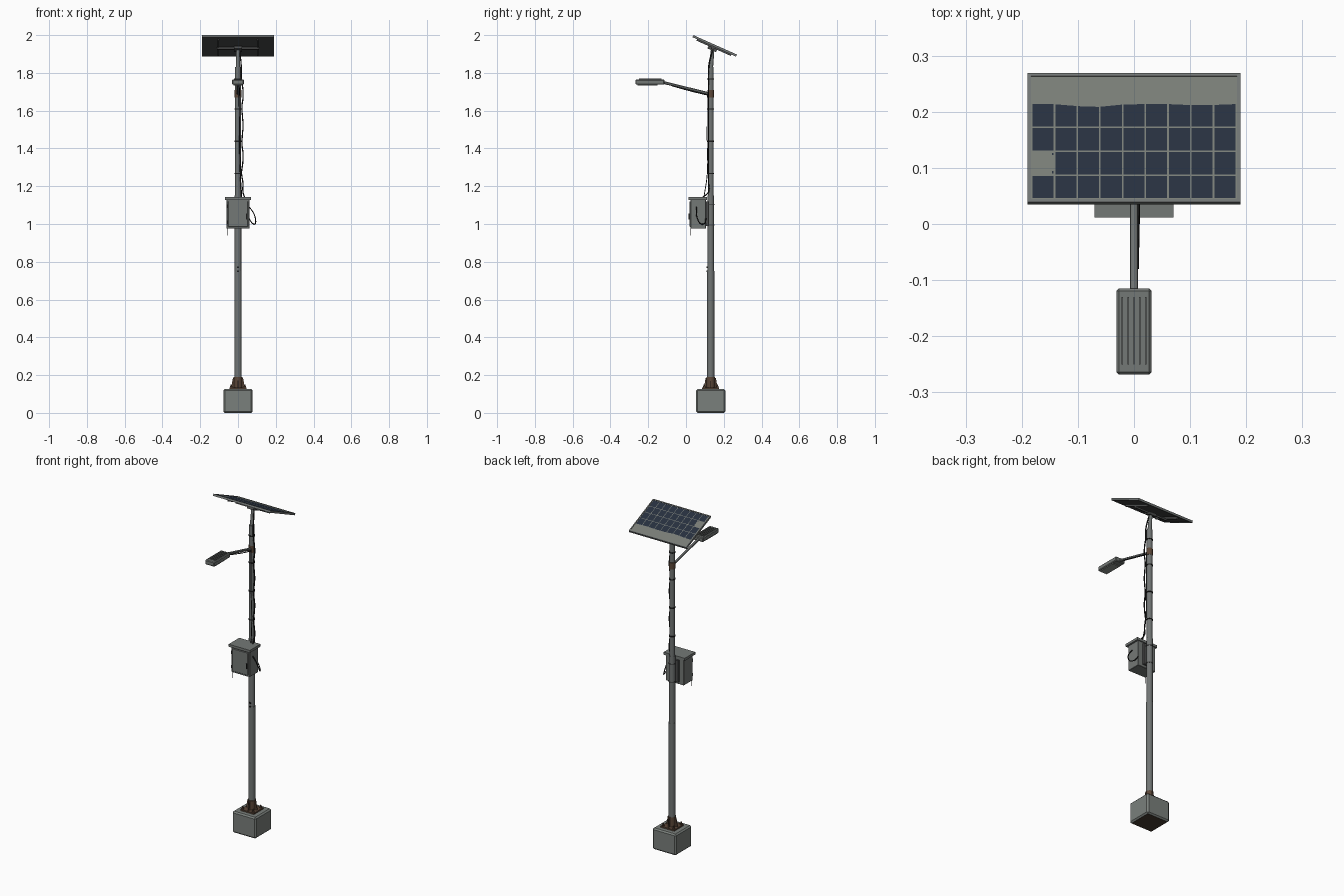
import bpy, bmesh, math
from mathutils import Vector, Matrix

if "Cube" in bpy.data.objects:
    bpy.data.objects.remove(bpy.data.objects["Cube"])


def material(name, rgb):
    m = bpy.data.materials.new(name)
    m.use_nodes = True
    m.diffuse_color = (*rgb, 1)
    m.node_tree.nodes["Principled BSDF"].inputs["Base Color"].default_value = (*rgb, 1)
    return m


STEEL = material("weathered steel", (0.165, 0.178, 0.175))
CONCRETE = material("concrete", (0.195, 0.215, 0.2))
CABINET = material("cabinet grey", (0.175, 0.19, 0.182))
DARK = material("dark grey", (0.07, 0.072, 0.072))
BLACK = material("black rubber", (0.012, 0.012, 0.012))
RUST = material("rust", (0.105, 0.063, 0.04))
SOIL = material("soil brown", (0.06, 0.042, 0.028))
DUST = material("dusty glass", (0.19, 0.203, 0.183))
CELL = material("solar cell blue", (0.02, 0.03, 0.05))
LENS = material("lamp lens", (0.27, 0.29, 0.27))

POLE_Y = 0.131


def finish(name, bm, mat, matrix=None):
    me = bpy.data.meshes.new(name)
    bm.to_mesh(me)
    bm.free()
    me.materials.append(mat)
    ob = bpy.data.objects.new(name, me)
    bpy.context.collection.objects.link(ob)
    if matrix:
        ob.matrix_world = matrix
    return ob


def activate(ob):
    bpy.ops.object.select_all(action="DESELECT")
    ob.select_set(True)
    bpy.context.view_layer.objects.active = ob


def box(name, lo, hi, mat, bevel=0, matrix=None):
    lo, hi = Vector(lo), Vector(hi)
    bm = bmesh.new()
    bmesh.ops.create_cube(bm, size=1)
    bmesh.ops.scale(bm, vec=hi - lo, verts=bm.verts)
    bmesh.ops.translate(bm, vec=(lo + hi) / 2, verts=bm.verts)
    if bevel:
        bmesh.ops.bevel(bm, geom=bm.edges[:], offset=bevel, segments=1, affect="EDGES")
    return finish(name, bm, mat, matrix)


def rod(name, a, b, r1, mat, r2=None, sides=16):
    a, b = Vector(a), Vector(b)
    bm = bmesh.new()
    bmesh.ops.create_cone(bm, cap_ends=True, segments=sides, radius1=r1,
                          radius2=r1 if r2 is None else r2, depth=(b - a).length)
    turn = (b - a).to_track_quat("Z", "Y").to_matrix().to_4x4()
    activate(finish(name, bm, mat, Matrix.Translation((a + b) / 2) @ turn))
    bpy.ops.object.shade_smooth_by_angle()


def ring(name, z, height, r, mat):
    rod(name, (0, POLE_Y, z), (0, POLE_Y, z + height), r, mat)


def cable(name, points, r):
    cu = bpy.data.curves.new(name, "CURVE")
    cu.dimensions = "3D"
    cu.bevel_depth = r
    cu.bevel_resolution = 1
    cu.resolution_u = 6
    sp = cu.splines.new("BEZIER")
    sp.bezier_points.add(len(points) - 1)
    for bp, p in zip(sp.bezier_points, points):
        bp.co = p
        bp.handle_left_type = bp.handle_right_type = "AUTO"
    cu.materials.append(BLACK)
    ob = bpy.data.objects.new(name, cu)
    bpy.context.collection.objects.link(ob)
    activate(ob)
    bpy.ops.object.convert(target="MESH")
    bpy.ops.object.shade_smooth_by_angle()


# Concrete footing with soil on its underside
footing = box("footing", (-0.078, POLE_Y - 0.077, 0), (0.078, POLE_Y + 0.077, 0.127), CONCRETE, 0.008)
footing.data.materials.append(SOIL)
for f in footing.data.polygons:
    if f.normal.z < -0.9:
        f.material_index = 1

# Rusty base plate, gussets and anchor bolts
box("base_plate", (-0.045, POLE_Y - 0.045, 0.127), (0.045, POLE_Y + 0.045, 0.135), RUST)
ring("base_sleeve", 0.135, 0.055, 0.0225, RUST)
for i in range(4):
    c = Matrix.Translation((0, POLE_Y, 0.135)) @ Matrix.Rotation(i * math.pi / 2, 4, "Z")
    bm = bmesh.new()
    vs = [bm.verts.new((x, -0.0025, z)) for x, z in ((0.018, 0), (0.036, 0), (0.027, 0.05), (0.018, 0.05))]
    face = bm.faces.new(vs)
    out = bmesh.ops.extrude_face_region(bm, geom=[face])
    bmesh.ops.translate(bm, vec=(0, 0.005, 0), verts=[v for v in out["geom"] if isinstance(v, bmesh.types.BMVert)])
    bmesh.ops.recalc_face_normals(bm, faces=bm.faces)
    finish("base_gusset", bm, RUST, c)
    p = c @ Vector((0.035, 0.035, 0))
    rod("anchor_bolt", p, p + Vector((0, 0, 0.016)), 0.004, RUST, sides=8)
    rod("anchor_nut", p, p + Vector((0, 0, 0.007)), 0.007, RUST, sides=6)

# Stepped pole
ring("lower_pole", 0.13, 0.62, 0.0195, STEEL)
ring("middle_pole", 0.75, 0.4, 0.0175, STEEL)
ring("upper_pole", 1.15, 0.68, 0.0155, STEEL)
rod("panel_post", (0, POLE_Y, 1.82), (0, 0.142, 1.935), 0.012, STEEL, 0.009)
for z in (1.265, 1.435, 1.605, 1.765):
    ring("cable_strap", z, 0.006, 0.0185, BLACK)
for z in (0.992, 1.1):
    ring("cabinet_strap", z, 0.006, 0.0195, DARK)
ring("arm_collar", 1.67, 0.04, 0.0175, RUST)
for z in (0.745, 0.768):
    box("pole_tag", (-0.005, POLE_Y - 0.0215, z), (0.005, POLE_Y - 0.016, z + 0.008), BLACK)

# Lamp arm and lamp head
rod("lamp_arm", (0, POLE_Y - 0.01, 1.69), (0, -0.155, 1.758), 0.0075, STEEL, sides=12)
box("lamp_head", (-0.031, -0.268, 1.738), (0.031, -0.115, 1.765), CABINET, 0.004)
box("lamp_lens", (-0.024, -0.258, 1.734), (0.024, -0.15, 1.739), LENS)
for i in range(5):
    x = (i - 2) * 0.0105
    box("lamp_fin", (x - 0.0012, -0.25, 1.764), (x + 0.0012, -0.13, 1.769), CABINET)

# Control cabinet with lid, door, hinges and handle
box("cabinet_body", (-0.06, 0.024, 0.975), (0.06, 0.106, 1.13), CABINET, 0.002)
box("cabinet_lid", (-0.07, 0.012, 1.128), (0.07, 0.112, 1.143), CABINET)
box("cabinet_door", (-0.053, 0.019, 0.985), (0.053, 0.025, 1.12), CABINET, 0.002)
for z in (1.0, 1.085):
    rod("door_hinge", (-0.057, 0.022, z), (-0.057, 0.022, z + 0.018), 0.003, DARK, sides=8)
box("door_handle", (0.042, 0.014, 1.025), (0.048, 0.02, 1.055), BLACK)
box("cabinet_bracket", (-0.03, 0.104, 0.99), (0.03, 0.118, 1.12), DARK)
rod("loose_wire", (-0.057, 0.025, 0.98), (-0.057, 0.025, 0.94), 0.0015, BLACK, sides=6)

# Cables: down the pole, at the cabinet side, along the arm, up to the panel
sag = [(0.018 + 0.009 * abs(math.sin((1.77 - z) * math.pi / 0.165)), POLE_Y - 0.012, z)
       for z in [1.77 - 0.05 * i for i in range(13)]]
cable("pole_cable", [(0.008, 0.14, 1.92), (0.017, 0.121, 1.84)] + sag + [(0.035, 0.09, 1.142)], 0.0035)
cable("second_cable", [(0.006, POLE_Y - 0.018, 1.69), (0.008, POLE_Y - 0.019, 1.45),
                       (0.012, POLE_Y - 0.018, 1.27), (0.02, 0.095, 1.142)], 0.0025)
cable("side_loop", [(0.058, 0.055, 1.09), (0.075, 0.055, 1.07), (0.092, 0.06, 1.03), (0.09, 0.08, 1.0),
                    (0.075, 0.1, 1.005), (0.058, 0.105, 1.03)], 0.003)
cable("arm_cable", [(0.008, 0.115, 1.682), (0.008, 0.02, 1.705), (0.006, -0.08, 1.733)], 0.0025)

# Tilted solar panel, built in its own frame
TILT = Matrix.Translation((0, 0.152, 1.943)) @ Matrix.Rotation(math.radians(-24), 4, "X")
W, L = 0.19, 0.126
box("panel_back", (-W + 0.004, -L + 0.004, -0.004), (W - 0.004, L - 0.004, 0.001), DARK, 0, TILT)
box("panel_glass", (-W + 0.004, -L + 0.004, 0.001), (W - 0.004, L - 0.004, 0.004), DUST, 0, TILT)
for s in (-1, 1):
    x, y = sorted((s * W, s * (W - 0.006))), sorted((s * L, s * (L - 0.006)))
    box("panel_side_frame", (x[0], -L, -0.006), (x[1], L, 0.006), STEEL, 0, TILT)
    box("panel_end_frame", (-W, y[0], -0.006), (W, y[1], 0.006), STEEL, 0, TILT)
    box("panel_rail", (s * 0.105 - 0.004, -0.1, -0.014), (s * 0.105 + 0.004, 0.1, -0.004), DARK, 0, TILT)
box("panel_crossbar", (-0.11, -0.012, -0.022), (0.11, 0.002, -0.013), DARK, 0, TILT)
box("panel_mount", (-0.022, -0.03, -0.028), (0.022, 0.02, -0.013), DARK, 0, TILT)

# Solar cells, one missing but for two chips, the last row cut by a wavy dust edge
bm = bmesh.new()
pitch_x, pitch_y, gap = 0.0405, 0.0465, 0.0015


def cell(x0, x1, y0, end0, end1):
    corners = (x0, y0), (x1, y0), (x1, end1), (x0, end0)
    bm.faces.new([bm.verts.new(p + (0.0046,)) for p in corners])


for col in range(9):
    for row in range(4):
        x0 = -0.1823 + col * pitch_x + gap
        x1 = x0 + pitch_x - 2 * gap
        y0 = -0.1195 + row * pitch_y + gap
        y1 = y0 + pitch_y - 2 * gap
        if (col, row) == (0, 1):
            for y in (y0 + 0.002, y1 - 0.006):
                cell(x1 - 0.003, x1, y, y + 0.004, y + 0.004)
        elif row == 3:
            cell(x0, x1, y0, *[0.0655 - 0.006 * math.exp(-((x + 0.075) / 0.04) ** 2)
                               - 0.003 * math.exp(-((x - 0.12) / 0.03) ** 2) for x in (x0, x1)])
        else:
            cell(x0, x1, y0, y1, y1)
finish("solar_cells", bm, CELL, TILT)
